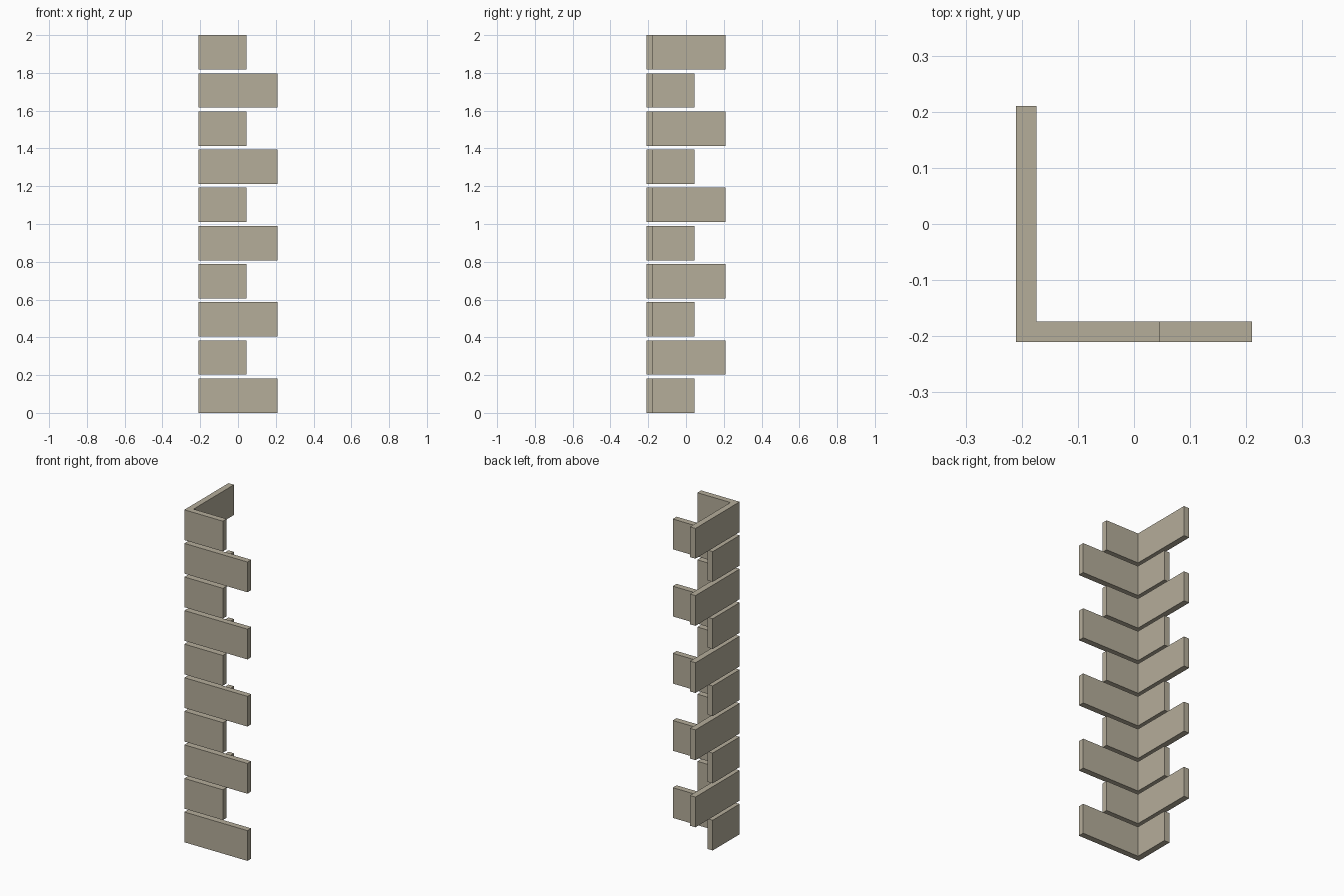
import bpy
import bmesh

cube = bpy.data.objects.get("Cube")
if cube:
    bpy.data.objects.remove(cube, do_unlink=True)

COUNT = 10
HEIGHT = 0.182
PITCH = (2 - HEIGHT) / (COUNT - 1)
OUTER = -0.21
INNER = OUTER + 0.036
LONG, SHORT = 0.21, 0.046

stone = bpy.data.materials.new("warm grey stone")
color = (0.462, 0.418, 0.323, 1)
stone.diffuse_color = color
stone.use_nodes = True
stone.node_tree.nodes["Principled BSDF"].inputs["Base Color"].default_value = color


def corner_stone(name, x_end, y_end, z):
    """L-shaped block wrapping the corner, extruded upward from z."""
    outline = [(OUTER, OUTER), (x_end, OUTER), (x_end, INNER),
               (INNER, INNER), (INNER, y_end), (OUTER, y_end)]
    bm = bmesh.new()
    base = bm.faces.new([bm.verts.new((x, y, 0)) for x, y in outline])
    top = bmesh.ops.extrude_face_region(bm, geom=[base])["geom"]
    verts = [v for v in top if isinstance(v, bmesh.types.BMVert)]
    bmesh.ops.translate(bm, verts=verts, vec=(0, 0, HEIGHT))
    bmesh.ops.recalc_face_normals(bm, faces=bm.faces)
    mesh = bpy.data.meshes.new(name)
    bm.to_mesh(mesh)
    bm.free()
    mesh.materials.append(stone)
    obj = bpy.data.objects.new(name, mesh)
    obj.location.z = z
    bpy.context.collection.objects.link(obj)


# Stack of stones whose long leg alternates between the two walls
for i in range(COUNT):
    x_end, y_end = (LONG, SHORT) if i % 2 == 0 else (SHORT, LONG)
    corner_stone(f"corner_stone_{i + 1}", x_end, y_end, i * PITCH)
